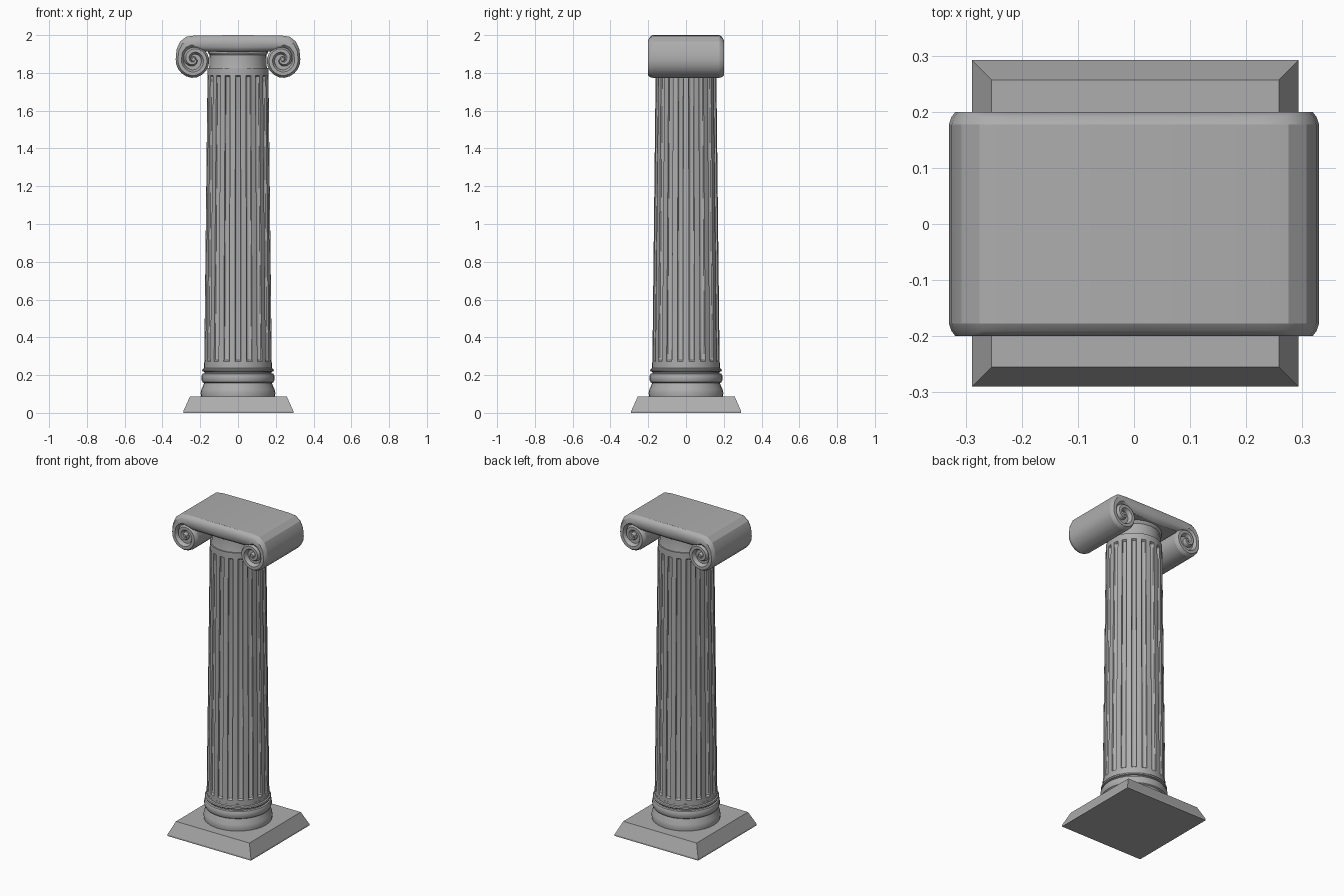
import bpy, bmesh
from math import sin, cos, pi, tau, radians

if "Cube" in bpy.data.objects:
    bpy.data.objects.remove(bpy.data.objects["Cube"])

stone = bpy.data.materials.new("grey_stone")
stone.diffuse_color = (.42, .42, .42, 1)
stone.use_nodes = True
stone.node_tree.nodes["Principled BSDF"].inputs["Base Color"].default_value = stone.diffuse_color


def make(name, verts, faces, smooth=None):
    me = bpy.data.meshes.new(name)
    me.from_pydata(verts, [], faces)
    me.materials.append(stone)
    bm = bmesh.new()
    bm.from_mesh(me)
    bmesh.ops.remove_doubles(bm, verts=bm.verts, dist=1e-5)
    bmesh.ops.recalc_face_normals(bm, faces=bm.faces)
    bm.to_mesh(me)
    bm.free()
    ob = bpy.data.objects.new(name, me)
    bpy.context.collection.objects.link(ob)
    if smooth:
        bpy.ops.object.select_all(action='DESELECT')
        ob.select_set(True)
        bpy.context.view_layer.objects.active = ob
        bpy.ops.object.shade_smooth_by_angle(angle=radians(smooth))
    return ob


def loft(name, rings, smooth=None):
    """Join equal-length closed rings and cap both ends."""
    n = len(rings[0])
    verts = [p for r in rings for p in r]
    faces = [(k * n + i, k * n + (i + 1) % n, (k + 1) * n + (i + 1) % n, (k + 1) * n + i)
             for k in range(len(rings) - 1) for i in range(n)]
    faces += [tuple(range(n)), tuple(range(len(verts) - n, len(verts)))]
    return make(name, verts, faces, smooth)


def lathe(name, profile, n, smooth=None):
    return loft(name, [[(r * cos(tau * i / n), r * sin(tau * i / n), z) for i in range(n)]
                       for r, z in profile], smooth)


def square(h, z):
    return [(.002 + x * h, .001 + y * h, z) for x, y in ((-1, -1), (1, -1), (1, 1), (-1, 1))]


# Square plinth with sloped sides
loft("plinth", [square(.291, 0), square(.291, .01), square(.256, .088)])

# Round base mouldings
lathe("base_moulding", [(.195, .085), (.198, .105), (.194, .125), (.182, .15), (.18, .158),
                        (.188, .163), (.193, .175), (.193, .195), (.188, .207), (.178, .21),
                        (.178, .217), (.187, .22), (.19, .226), (.187, .233), (.18, .237),
                        (.18, .25)], 32, 35)

# Tapered shaft with evenly spaced flutes
FLUTES = 18
CELL = [(-.5, 0), (-.25, 0), (-.23, .5), (-.14, .85), (0, 1), (.14, .85), (.23, .5), (.25, 0)]
rings = []
for z, d in [(.237, 0), (.272, 0), (.28, .8), (.29, 1), (1.77, 1), (1.78, .8), (1.787, 0), (1.825, 0)]:
    r = .179 - .018 * (z - .237) / 1.588
    rings.append([((r - .016 * d * f) * cos(tau * (k + a) / FLUTES - pi / 2),
                   (r - .016 * d * f) * sin(tau * (k + a) / FLUTES - pi / 2), z)
                  for k in range(FLUTES) for a, f in CELL])
loft("fluted_shaft", rings, 30)

# Neck below the scroll
lathe("neck", [(.158, 1.815), (.152, 1.835), (.15, 1.895), (.158, 1.905), (.16, 1.93)], 24, 30)

# Scroll paths: outer and inner edge of the band, right half
CX, CZ = .236, 1.872
outer = [(0, 2.0), (.23, 1.998), (.275, 1.991), (.307, 1.965), (.325, 1.925)]
inner = [(0, 1.91), (.18, 1.913), (.235, 1.932), (.262, 1.924), (.282, 1.903)]
steps, turns = 32, 1.5
body = outer[:]
for k in range(steps + 1):
    t = turns * k / steps
    # stays wide for the first quarter turn, then winds inwards
    r = .094 + .02 * t if t < .25 else .099 - .064 * (t - .25)
    w = min(.042, r * .8)
    c, s = cos(-tau * t), sin(-tau * t)
    outer.append((CX + r * c, CZ + r * s))
    inner.append((CX + (r - w) * c, CZ + (r - w) * s))
    if t < .58:
        body.append((CX + r * c, CZ + r * s))
body += [(.175, 1.912), (0, 1.912)]

# Scroll body running front to back
full = body + [(-x, z) for x, z in reversed(body) if x > 0]
loft("scroll_body", [[(x, y, z) for x, z in full] for y in (-.177, .177)], 22)

# Raised spiral bands and eyes on front and back
for face, side in (("front", -1), ("back", 1)):
    for hand, mx in (("right", 1), ("left", -1)):
        sections = []
        for (ox, oz), (ix, iz) in zip(outer, inner):
            sections.append([(mx * (ox + (ix - ox) * f), side * y, oz + (iz - oz) * f)
                             for f, y in ((0, .177), (.1, .19), (.28, .2), (.72, .2), (.9, .19), (1, .176))])
        loft(f"scroll_band_{face}_{hand}", sections, 40)
        eye = [[(mx * CX + r * cos(tau * i / 12), side * y, CZ + r * sin(tau * i / 12))
                for i in range(12)] for r, y in ((.015, .17), (.015, .192), (.009, .199))]
        loft(f"scroll_eye_{face}_{hand}", eye, 40)
